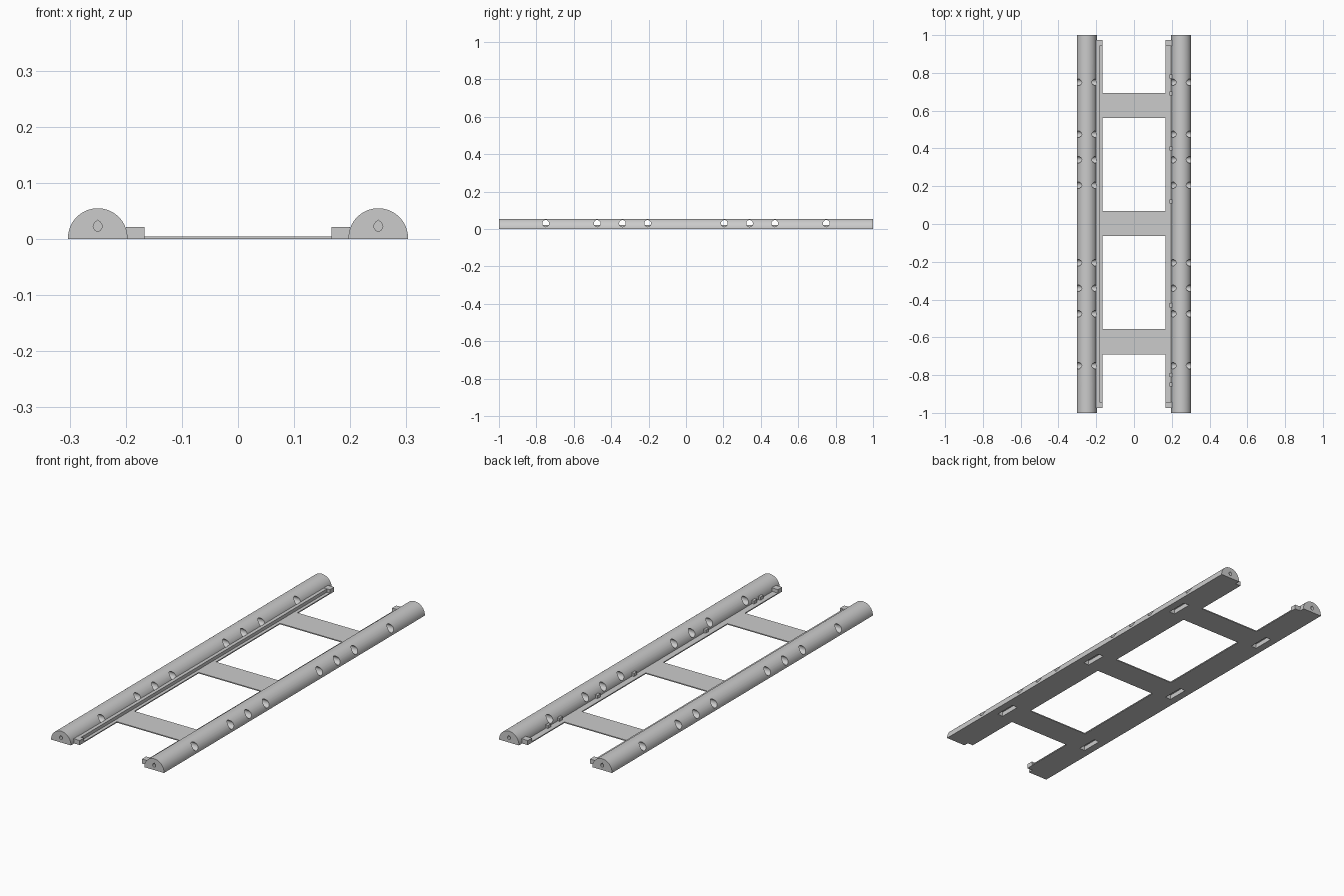
import bpy, bmesh, math
from mathutils import Matrix, Vector

if "Cube" in bpy.data.objects:
    bpy.data.objects.remove(bpy.data.objects["Cube"])

grey = bpy.data.materials.new("grey plastic")
grey.diffuse_color = (0.6, 0.6, 0.6, 1)
grey.use_nodes = True
grey.node_tree.nodes["Principled BSDF"].inputs["Base Color"].default_value = grey.diffuse_color


def finish(name, bm):
    bmesh.ops.recalc_face_normals(bm, faces=bm.faces)
    me = bpy.data.meshes.new(name)
    bm.to_mesh(me)
    bm.free()
    me.materials.append(grey)
    ob = bpy.data.objects.new(name, me)
    bpy.context.collection.objects.link(ob)
    return ob


def add_box(bm, x0, x1, y0, y1, z0, z1):
    m = Matrix.Translation(((x0 + x1) / 2, (y0 + y1) / 2, (z0 + z1) / 2))
    m = m @ Matrix.Diagonal((abs(x1 - x0), y1 - y0, z1 - z0, 1))
    bmesh.ops.create_cube(bm, size=1, matrix=m)


def box(name, *dims):
    bm = bmesh.new()
    add_box(bm, *dims)
    return finish(name, bm)


def add_prism(bm, points, step):
    """Extrude a closed outline of 3D points along a step."""
    face = bm.faces.new([bm.verts.new(p) for p in points])
    ext = bmesh.ops.extrude_face_region(bm, geom=[face])
    verts = [g for g in ext["geom"] if isinstance(g, bmesh.types.BMVert)]
    bmesh.ops.translate(bm, verts=verts, vec=Vector(step))


def ring(n):
    return [2 * math.pi * i / n for i in range(n)]


R, RAIL_X, INNER = 0.053, 0.25, 0.167
HOLES = (0.205, 0.34, 0.475, 0.75)
RUNGS = (-0.623, 0.003, 0.627)

for side, s in (("left", -1), ("right", 1)):
    cx = s * RAIL_X

    # half-round rail
    bm = bmesh.new()
    arc = [math.pi * i / 40 for i in range(41)]
    outline = [(cx + R * math.cos(a), -1, 0.002 + R * math.sin(a)) for a in arc]
    outline += [(cx - R, -1, 0), (cx + R, -1, 0)]
    add_prism(bm, outline, (0, 2, 0))
    rail = finish(side + "_rail", bm)

    # cross holes, blind end holes and underside slots
    bm = bmesh.new()
    for y in [h * k for h in HOLES for k in (-1, 1)]:
        add_prism(bm, [(cx - 0.1, y + 0.018 * math.cos(a), 0.03 + 0.018 * math.sin(a))
                       for a in ring(20)], (0.2, 0, 0))
    for y in (-1.02, 0.92):
        add_prism(bm, [(cx + 0.008 * math.cos(a), y,
                        0.023 + (0.011 if math.sin(a) > 0.9 else 0.009) * math.sin(a))
                       for a in ring(12)], (0, 0.1, 0))
    for y in RUNGS:
        add_box(bm, cx - 0.015, cx + 0.015, y - 0.053, y + 0.053, -0.02, 0.022)
    cutter = finish(side + "_cutter", bm)
    cutter.hide_render = True
    mod = rail.modifiers.new("holes", 'BOOLEAN')
    mod.object, mod.operation, mod.solver = cutter, 'DIFFERENCE', 'EXACT'
    bpy.ops.object.select_all(action='DESELECT')
    bpy.context.view_layer.objects.active = rail
    rail.select_set(True)
    bpy.ops.object.modifier_apply(modifier=mod.name)
    bpy.data.objects.remove(cutter)
    bpy.ops.object.shade_smooth_by_angle(angle=math.radians(30))

    # thin inner ledge with raised end blocks
    box(side + "_ledge", s * INNER, s * 0.198, -0.975, 0.975, 0, 0.005)
    for end, y in (("front", -0.975), ("back", 0.943)):
        box(f"{side}_{end}_block", s * INNER, s * 0.2, y, y + 0.032, 0.004, 0.022)

# low wall along the left rail, small tabs along the right rail
box("left_wall", -0.2, -0.183, -0.943, 0.943, 0.004, 0.021)
for y in (0.78, 0.69, 0.4, 0.12, -0.43, -0.8, -0.85):
    box("right_tab", 0.187, 0.2, y - 0.011, y + 0.011, 0.004, 0.02)

# flat rungs joining the two sides
for y in RUNGS:
    box("rung", -INNER, INNER, y - 0.067, y + 0.067, 0, 0.005)
